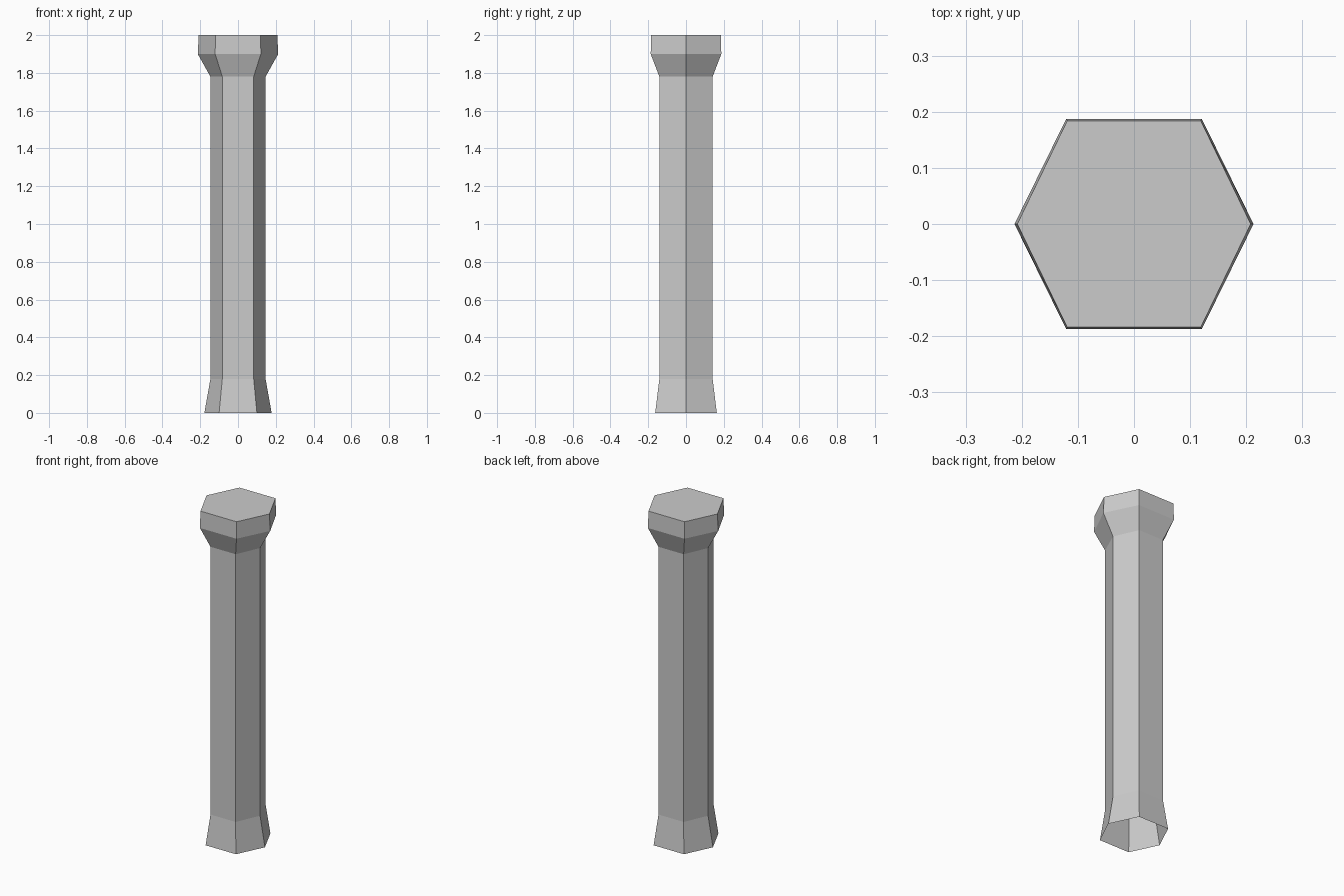
import bpy
import bmesh

cube = bpy.data.objects.get("Cube")
if cube:
    bpy.data.objects.remove(cube, do_unlink=True)

# Plain stone colour
stone = bpy.data.materials.new("grey stone")
stone.use_nodes = True
colour = (0.6, 0.6, 0.6, 1)
stone.diffuse_color = colour
stone.node_tree.nodes["Principled BSDF"].inputs["Base Color"].default_value = colour


def hex_ring(bm, z, tip, corner, depth):
    """Six-sided ring with its points on the x axis."""
    outline = [(tip, 0), (corner, depth), (-corner, depth),
               (-tip, 0), (-corner, -depth), (corner, -depth)]
    return [bm.verts.new((x, y, z)) for x, y in outline]


def loft(name, sections, cap_top=False):
    """Join hexagonal sections into an open-bottomed shell."""
    bm = bmesh.new()
    rings = [hex_ring(bm, *s) for s in sections]
    for low, high in zip(rings, rings[1:]):
        for i in range(6):
            j = (i + 1) % 6
            bm.faces.new((low[i], low[j], high[j], high[i]))
    if cap_top:
        bm.faces.new(rings[-1])
    mesh = bpy.data.meshes.new(name)
    bm.to_mesh(mesh)
    bm.free()
    mesh.materials.append(stone)
    obj = bpy.data.objects.new(name, mesh)
    bpy.context.collection.objects.link(obj)
    return obj


# Sections: height, half width at the points, half width of the front, half depth
foot = (0, 0.178, 0.1, 0.163)
shaft_bottom = (0.18, 0.146, 0.083, 0.141)
shaft_top = (1.78, 0.146, 0.083, 0.141)
rim = (1.9, 0.213, 0.121, 0.187)
crown = (2, 0.208, 0.119, 0.184)

loft("flared_base", [foot, shaft_bottom])
loft("shaft", [shaft_bottom, shaft_top])
loft("capital", [shaft_top, rim, crown], cap_top=True)
